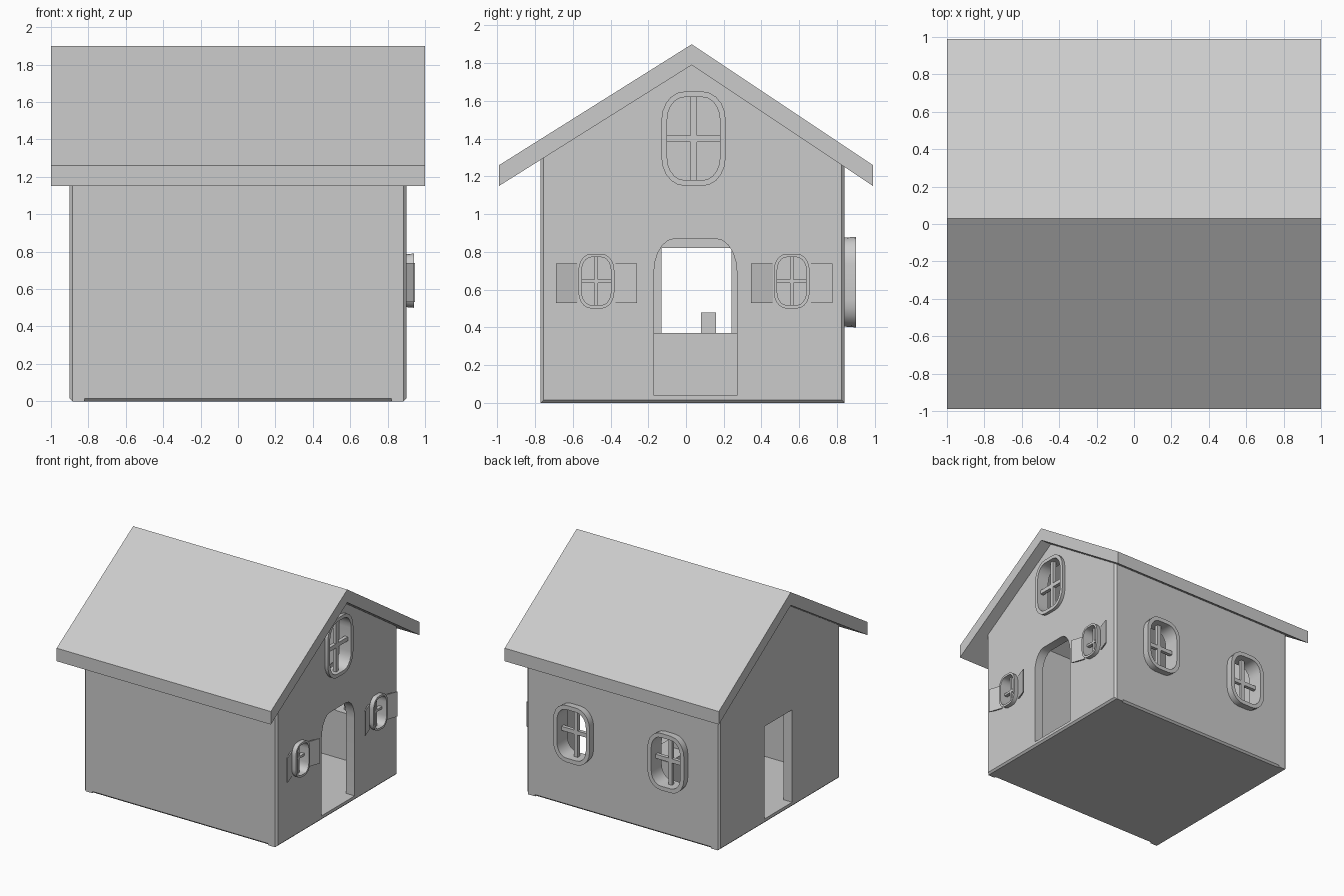
import bpy, bmesh, math
from mathutils import Vector

cube = bpy.data.objects.get("Cube")
if cube:
    bpy.data.objects.remove(cube, do_unlink=True)

grey = bpy.data.materials.new("plain_grey")
grey.use_nodes = True
COLOR = (0.6, 0.6, 0.6, 1)
grey.diffuse_color = COLOR
grey.node_tree.nodes["Principled BSDF"].inputs["Base Color"].default_value = COLOR

WALL_X, FRONT_Y, BACK_Y, RIDGE_Y = 0.9, -0.77, 0.84, 0.03
THICK, SOFT, FLOOR = 0.08, 0.015, 0.04


def finish(name, bm):
    bmesh.ops.recalc_face_normals(bm, faces=bm.faces[:])
    me = bpy.data.meshes.new(name)
    bm.to_mesh(me)
    bm.free()
    me.materials.append(grey)
    for p in me.polygons:
        p.use_smooth = True
    me.set_sharp_from_angle(angle=math.radians(30))
    bpy.context.collection.objects.link(bpy.data.objects.new(name, me))


def loop(bm, axis, pts, d):
    """Profile points (u, v) as vertices at depth d along the axis."""
    return [bm.verts.new((d, u, v) if axis == "x" else (u, d, v)) for u, v in pts]


def bridge(bm, a, b):
    for i in range(len(a)):
        j = (i + 1) % len(a)
        bm.faces.new((a[i], a[j], b[j], b[i]))


def rect(u0, u1, v0, v1):
    return [(u0, v0), (u1, v0), (u1, v1), (u0, v1)]


def prism(name, pts, axis, a, b):
    bm = bmesh.new()
    lo, hi = loop(bm, axis, pts, a), loop(bm, axis, pts, b)
    bridge(bm, lo, hi)
    bm.faces.new(lo)
    bm.faces.new(hi)
    finish(name, bm)


def rounded(cu, cv, w, h, ru, rv, square_base=False):
    """Rectangle with elliptical corners."""
    n, pts = 5, []
    for k, (su, sv) in enumerate([(1, 1), (-1, 1), (-1, -1), (1, -1)]):
        if square_base and sv < 0:
            pts.append((cu + su * w / 2, cv - h / 2))
            continue
        for i in range(n + 1):
            t = math.pi / 2 * (k + i / n)
            pts.append((cu + su * (w / 2 - ru) + ru * math.cos(t),
                        cv + sv * (h / 2 - rv) + rv * math.sin(t)))
    return pts


def wall(name, axis, sign, face, outline, soft_outline, holes):
    """Thick wall with openings and a chamfered outer edge."""
    bm = bmesh.new()
    d_in, d_mid = face - sign * THICK, face - sign * SOFT
    inner, middle = loop(bm, axis, outline, d_in), loop(bm, axis, outline, d_mid)
    outer = loop(bm, axis, soft_outline, face)
    bridge(bm, inner, middle)
    bridge(bm, middle, outer)
    caps = [[inner], [outer]]
    for pts in holes:
        ends = [loop(bm, axis, pts, d) for d in (d_in, face)]
        bridge(bm, *ends)
        for cap, end in zip(caps, ends):
            cap.append(end)
    normal = Vector((1, 0, 0)) if axis == "x" else Vector((0, 1, 0))
    for cap in caps:
        edges = [bm.edges.get((ring[i - 1], ring[i]))
                 for ring in cap for i in range(len(ring))]
        bmesh.ops.triangle_fill(bm, use_beauty=True, edges=edges, normal=normal)
    finish(name, bm)


def window(name, axis, face, cu, cv, w, h, rim, out):
    """Flared surround with cross bars; returns the opening it needs."""
    def shape(shrink, tighten):
        return rounded(cu, cv, w - shrink, h - shrink, 0.36 * w - tighten, 0.3 * h - tighten)
    front, back = face + out, face - THICK
    bm = bmesh.new()
    loops = [loop(bm, axis, pts, d) for pts, d in (
        (shape(0.02, 0.01), back), (shape(0, 0), front),
        (shape(2 * rim, rim), front), (shape(2 * rim, rim), back))]
    for a, b in zip(loops, loops[1:] + loops[:1]):
        bridge(bm, a, b)
    finish(name + "_frame", bm)
    bar, e = 0.05 * w, rim * 0.7
    prism(name + "_upright", rect(cu - bar, cu + bar, cv - h / 2 + e, cv + h / 2 - e),
          axis, face - 0.03, face)
    prism(name + "_crossbar", rect(cu - w / 2 + e, cu + w / 2 - e, cv - bar, cv + bar),
          axis, face - 0.03, face)
    return shape(0.025, 0.0125)


# Openings of the left gable: arched doorway, attic window, two small windows
left_holes = [
    rounded(0.05, 0.455, 0.44, 0.83, 0.11, 0.18, square_base=True),
    window("attic_window", "x", WALL_X, 0.04, 1.4, 0.34, 0.5, 0.03, 0.03)]
for tag, y in (("front", -0.475), ("back", 0.56)):
    left_holes.append(window(tag + "_small_window", "x", WALL_X, y, 0.645,
                             0.19, 0.29, 0.018, 0.04))
    # Shutters, swung slightly open
    for side, label in ((-1, "outer"), (1, "inner")):
        near, far = y + side * 0.1, y + side * 0.215
        bm = bmesh.new()
        ends = [[bm.verts.new((px, py, z)) for px, py in (
            (0.895, near), (0.937, far), (0.947, far), (0.907, near))]
            for z in (0.53, 0.74)]
        bridge(bm, *ends)
        for end in ends:
            bm.faces.new(end)
        finish(f"{tag}_{label}_shutter", bm)

# Gable walls, their tops tucked into the roof
gable = [(FRONT_Y, 0), (BACK_Y, 0), (BACK_Y, 1.31), (RIDGE_Y, 1.84), (FRONT_Y, 1.34)]
soft_gable = [(min(max(y, FRONT_Y + SOFT), BACK_Y - SOFT), max(z, SOFT)) for y, z in gable]
wall("left_gable", "x", 1, WALL_X, gable, soft_gable, left_holes)
wall("right_gable", "x", -1, -WALL_X, gable, soft_gable, [rect(-0.13, 0.24, FLOOR, 0.82)])

# Long walls between the gables
back_holes = [window(tag + "_back_window", "y", BACK_Y, x, 0.64, 0.34, 0.48, 0.035, 0.06)
              for tag, x in (("left", 0.44), ("right", -0.44))]
inside = WALL_X - THICK
for name, sign, face, top, holes in (("front_wall", -1, FRONT_Y, 1.34, []),
                                     ("back_wall", 1, BACK_Y, 1.31, back_holes)):
    wall(name, "y", sign, face, rect(-inside, inside, 0, top),
         rect(-inside, inside, SOFT, top), holes)

# Floor
prism("floor", rect(FRONT_Y + THICK, BACK_Y - THICK, 0, FLOOR), "x", -inside, inside)

# Roof: thick folded slab
prism("roof", [(-0.99, 1.15), (RIDGE_Y, 1.79), (0.99, 1.15), (0.99, 1.26),
               (RIDGE_Y, 1.9), (-0.99, 1.26)], "x", -1, 1)

# Low counter in the room with a small block on it
prism("counter", rect(-0.4, 0.4, FLOOR, 0.37), "x", -0.12, 0.12)
prism("counter_block", rect(0.08, 0.16, 0.37, 0.48), "x", -0.05, 0.05)
